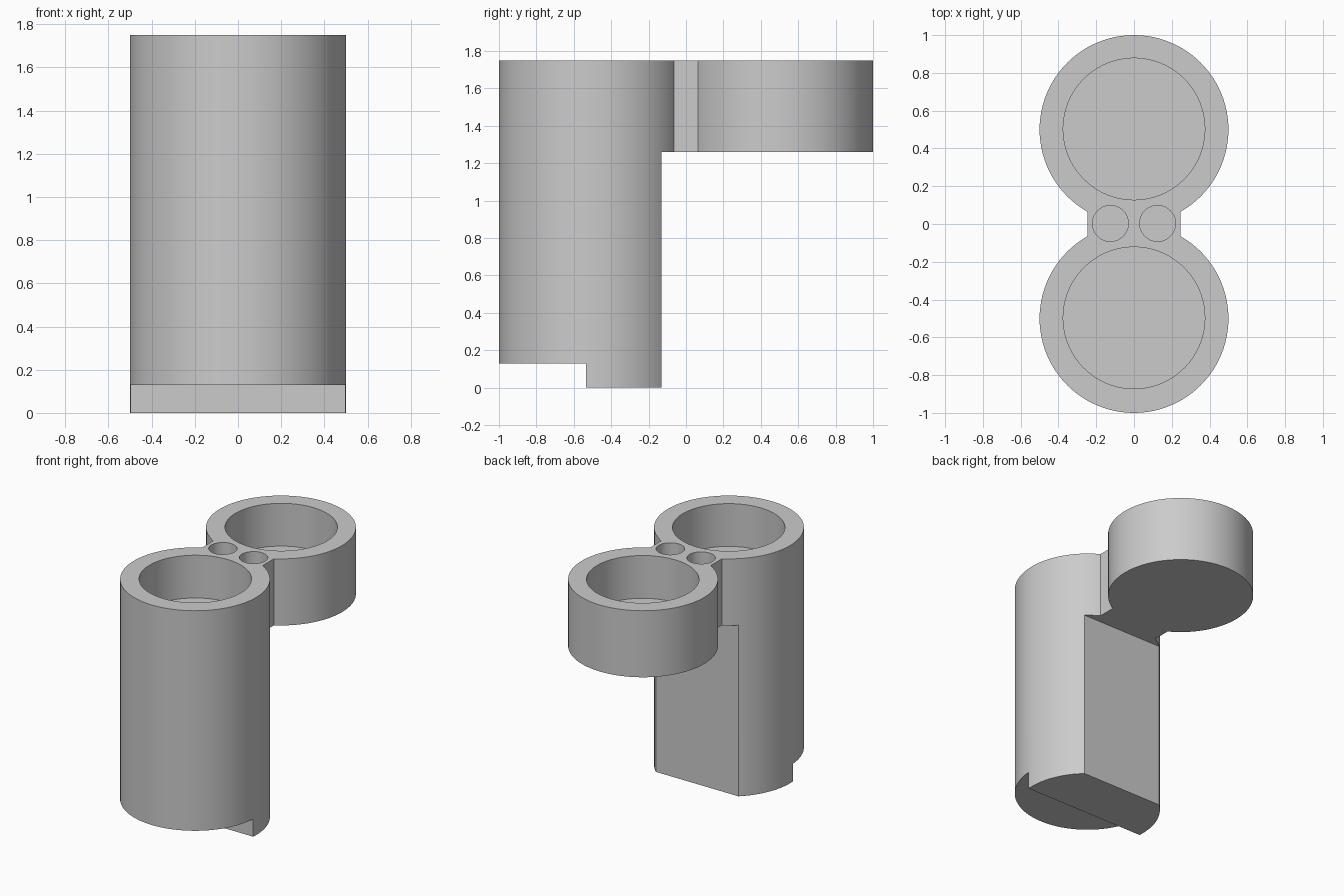
import bpy, math

if "Cube" in bpy.data.objects:
    bpy.data.objects.remove(bpy.data.objects["Cube"])

TOP, CUP_BASE, STEP = 1.75, 1.26, 0.13

grey = bpy.data.materials.new("plain grey")
grey.diffuse_color = (0.6, 0.6, 0.6, 1)
grey.use_nodes = True
grey.node_tree.nodes["Principled BSDF"].inputs["Base Color"].default_value = grey.diffuse_color


def cylinder(name, x, y, radius, z0, z1, sides=96):
    bpy.ops.mesh.primitive_cylinder_add(vertices=sides, radius=radius, depth=z1 - z0,
                                        location=(x, y, (z0 + z1) / 2))
    ob = bpy.context.object
    ob.name = name
    ob.data.materials.append(grey)
    return ob


def box(name, x0, x1, y0, y1, z0, z1):
    bpy.ops.mesh.primitive_cube_add(size=1, location=((x0 + x1) / 2, (y0 + y1) / 2, (z0 + z1) / 2))
    ob = bpy.context.object
    ob.name = name
    ob.scale = (x1 - x0, y1 - y0, z1 - z0)
    bpy.ops.object.transform_apply(location=False, rotation=False, scale=True)
    ob.data.materials.append(grey)
    return ob


def combine(base, tool, operation):
    mod = base.modifiers.new(operation.lower(), 'BOOLEAN')
    mod.operation, mod.solver, mod.object = operation, 'EXACT', tool
    bpy.ops.object.select_all(action='DESELECT')
    bpy.context.view_layer.objects.active = base
    base.select_set(True)
    bpy.ops.object.modifier_apply(modifier=mod.name)
    bpy.data.objects.remove(tool)


# tall front column, with a flat back and a raised front underside
holder = cylinder("double_cup_holder", 0, -0.5, 0.5, 0, TOP)
combine(holder, box("back_cut", -1, 1, -0.13, 1, -1, CUP_BASE), 'DIFFERENCE')
combine(holder, box("underside_cut", -1, 1, -2, -0.535, -1, STEP), 'DIFFERENCE')

# bridge and short rear cup
combine(holder, box("bridge", -0.247, 0.247, -0.25, 0.25, CUP_BASE, TOP), 'UNION')
combine(holder, cylinder("rear_cup", 0, 0.5, 0.5, CUP_BASE, TOP), 'UNION')

# two large pockets and two small ones
FLOOR = TOP - 0.315
for y in (-0.497, 0.503):
    combine(holder, cylinder("cup_pocket", 0, y, 0.375, FLOOR, TOP + 0.2), 'DIFFERENCE')
for x in (-0.125, 0.125):
    combine(holder, cylinder("small_pocket", x, 0.003, 0.095, FLOOR, TOP + 0.2, 48), 'DIFFERENCE')

bpy.ops.object.select_all(action='DESELECT')
bpy.context.view_layer.objects.active = holder
holder.select_set(True)
bpy.ops.object.shade_smooth_by_angle(angle=math.radians(30))
